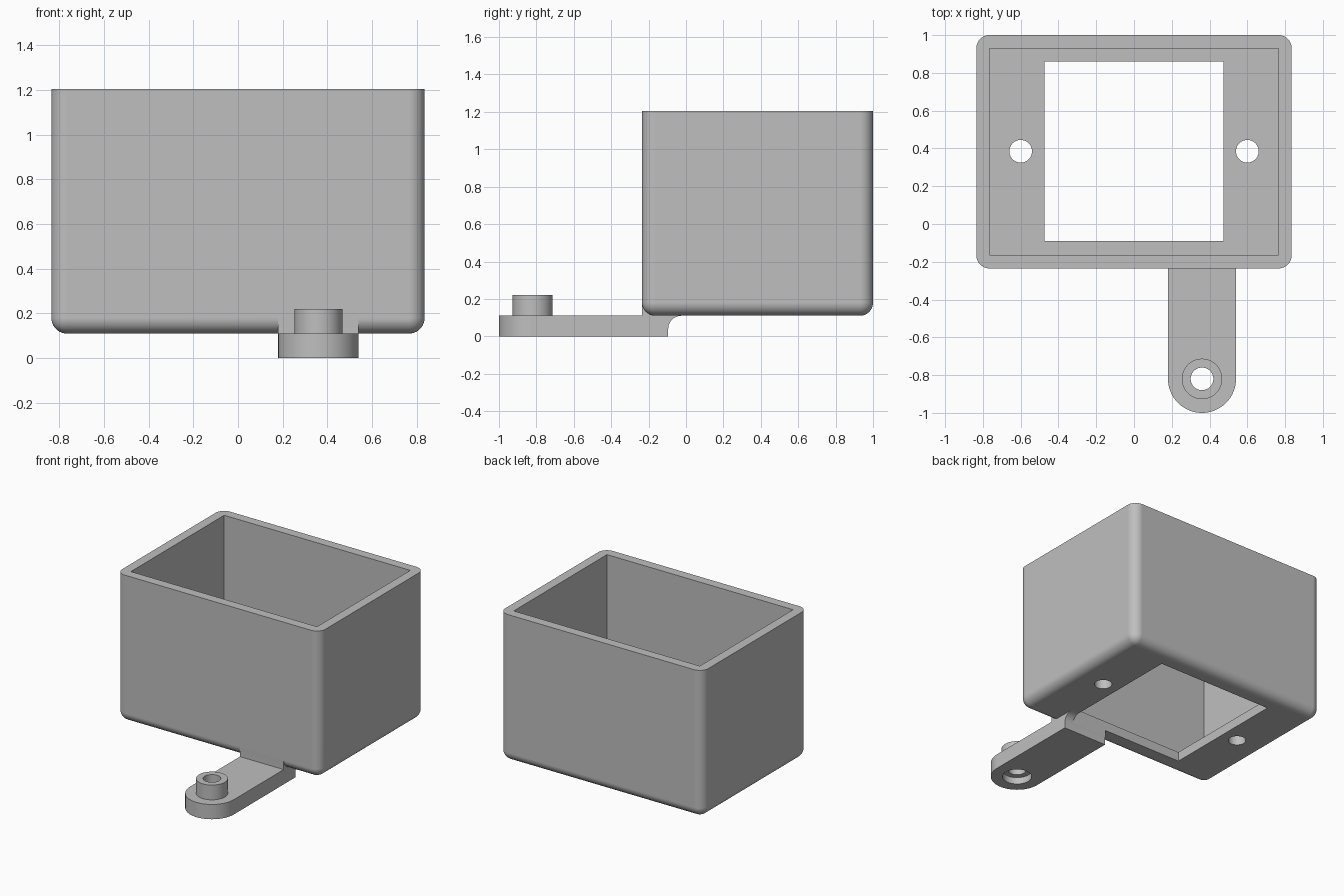
import bpy
import bmesh
from math import sin, cos, pi
from mathutils import Matrix, Vector

if "Cube" in bpy.data.objects:
    bpy.data.objects.remove(bpy.data.objects["Cube"], do_unlink=True)

WALL = 0.07                      # wall, floor and rounding size
FLOOR, TOP = 0.11, 1.205         # box underside and rim
FRONT, BACK, SIDE = -0.235, 1.0, 0.835
ARM_X, ARM_HALF, TIP_Y = 0.36, 0.18, -0.82


def make_object(name, bm):
    bmesh.ops.recalc_face_normals(bm, faces=bm.faces)
    mesh = bpy.data.meshes.new(name)
    bm.to_mesh(mesh)
    bm.free()
    obj = bpy.data.objects.new(name, mesh)
    bpy.context.collection.objects.link(obj)
    return obj


def block_mesh(low, high):
    bm = bmesh.new()
    low, high = Vector(low), Vector(high)
    bmesh.ops.create_cube(bm, size=1, matrix=Matrix.Translation((low + high) / 2)
                          @ Matrix.Diagonal((*(high - low), 1)))
    return bm


def cylinder(name, x, y, radius, z0, z1):
    bm = bmesh.new()
    bmesh.ops.create_cone(bm, cap_ends=True, segments=64, radius1=radius,
                          radius2=radius, depth=z1 - z0,
                          matrix=Matrix.Translation((x, y, (z0 + z1) / 2)))
    return make_object(name, bm)


def combine(body, tool, operation):
    mod = body.modifiers.new(tool.name, "BOOLEAN")
    mod.operation, mod.solver, mod.object = operation, "EXACT", tool
    tool.hide_render = True
    bpy.context.view_layer.objects.active = body
    bpy.ops.object.modifier_apply(modifier=mod.name)
    bpy.data.objects.remove(tool, do_unlink=True)


# Box body, rounded on every edge except the rim
bm = block_mesh((-SIDE, FRONT, FLOOR), (SIDE, BACK, TOP))
round_edges = [e for e in bm.edges if min(v.co.z for v in e.verts) < TOP - 0.1]
bmesh.ops.bevel(bm, geom=round_edges, offset=WALL, segments=10, profile=0.5,
                affect="EDGES")
housing = make_object("housing", bm)

# Mounting arm: side profile with a hollow fillet under the box
fillet_y, fillet_z = -0.025, 0.04
profile = [(TIP_Y, 0), (fillet_y - WALL, 0)]
for i in range(13):
    a = pi - i * pi / 24
    profile.append((fillet_y + WALL * cos(a), fillet_z + WALL * sin(a)))
profile += [(fillet_y, 0.15), (-0.16, 0.15), (-0.19, FLOOR + WALL),
            (FRONT, FLOOR + WALL), (FRONT, FLOOR), (TIP_Y, FLOOR)]
bm = bmesh.new()
face = bm.faces.new([bm.verts.new((ARM_X - ARM_HALF, y, z)) for y, z in profile])
extruded = bmesh.ops.extrude_face_region(bm, geom=[face])["geom"]
bmesh.ops.translate(bm, vec=(2 * ARM_HALF, 0, 0),
                    verts=[g for g in extruded if isinstance(g, bmesh.types.BMVert)])
combine(housing, make_object("mounting_arm", bm), "UNION")

# Rounded arm tip and raised boss
combine(housing, cylinder("arm_tip", ARM_X, TIP_Y, ARM_HALF, 0, FLOOR), "UNION")
combine(housing, cylinder("arm_boss", ARM_X, TIP_Y, 0.107, 0.06, 0.22), "UNION")

# Cavity and floor opening
combine(housing, make_object("cavity", block_mesh(
    (-SIDE + WALL, FRONT + WALL, FLOOR + WALL),
    (SIDE - WALL, BACK - WALL, TOP + 0.2))), "DIFFERENCE")
combine(housing, make_object("floor_opening", block_mesh(
    (-0.473, -0.09, -0.1), (0.473, 0.86, 0.4))), "DIFFERENCE")

# Screw holes, arm hole and its recess underneath
for x in (-0.6, 0.6):
    combine(housing, cylinder("screw_hole", x, 0.385, 0.06, 0, 0.3), "DIFFERENCE")
combine(housing, cylinder("arm_hole", ARM_X, TIP_Y, 0.06, -0.1, 0.4), "DIFFERENCE")
combine(housing, cylinder("arm_recess", ARM_X, TIP_Y, 0.1, -0.1, 0.05), "DIFFERENCE")

# Plain grey finish
grey = bpy.data.materials.new("plain_grey")
grey.use_nodes = True
colour = (0.52, 0.52, 0.52, 1)
grey.diffuse_color = colour
grey.node_tree.nodes["Principled BSDF"].inputs["Base Color"].default_value = colour
housing.data.materials.clear()
housing.data.materials.append(grey)

# Smooth rounded surfaces, keep flat faces flat
bpy.ops.object.select_all(action="DESELECT")
housing.select_set(True)
bpy.context.view_layer.objects.active = housing
bpy.ops.object.shade_smooth_by_angle(angle=pi / 6)
weighted = housing.modifiers.new("weighted_normals", "WEIGHTED_NORMAL")
weighted.keep_sharp = True
